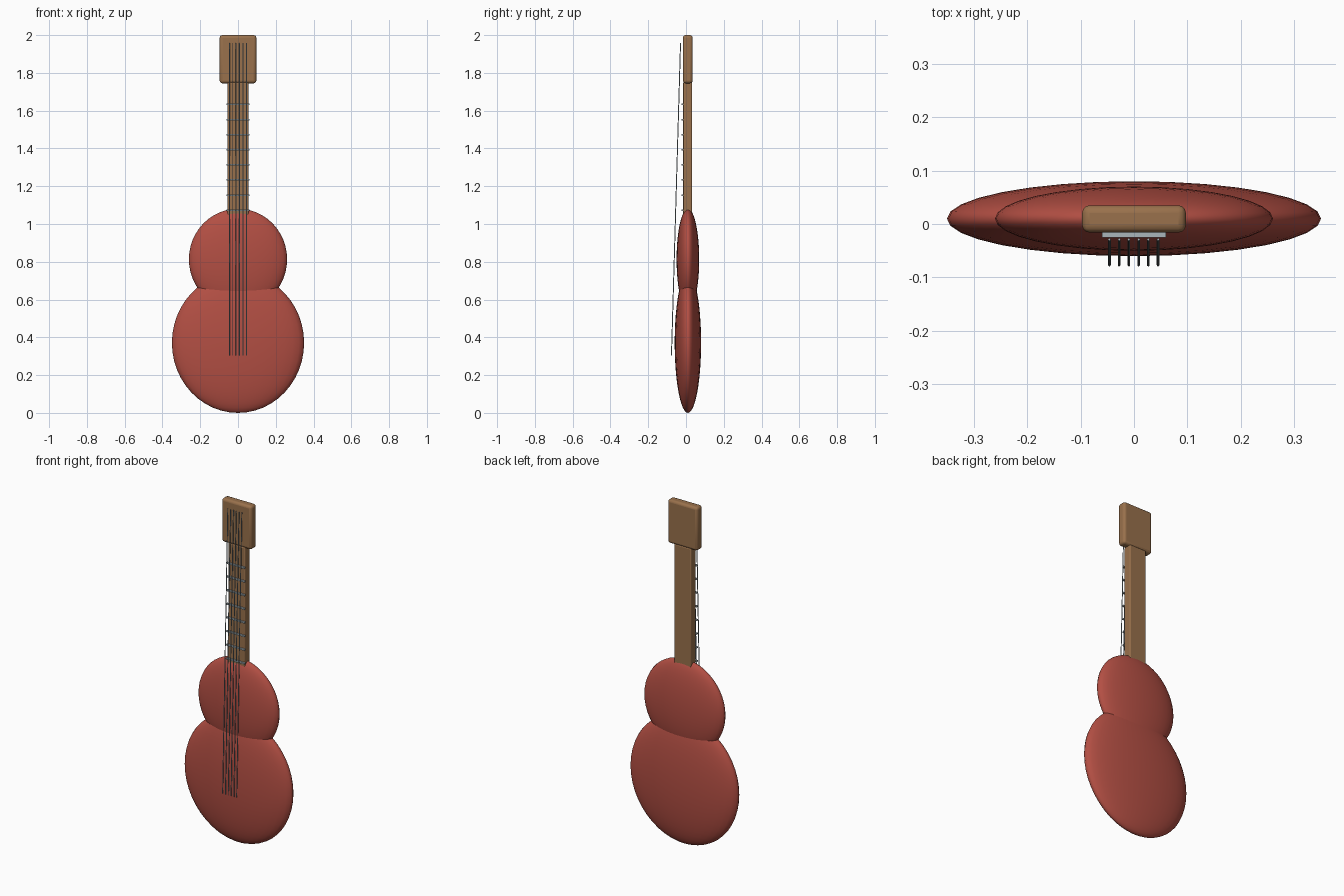
import bpy
from mathutils import Vector

if "Cube" in bpy.data.objects:
    bpy.data.objects.remove(bpy.data.objects["Cube"])


def material(name, rgb):
    m = bpy.data.materials.new(name)
    m.diffuse_color = (*rgb, 1)
    m.use_nodes = True
    m.node_tree.nodes["Principled BSDF"].inputs["Base Color"].default_value = m.diffuse_color
    return m


RED = material("red_lacquer", (0.45, 0.078, 0.057))
WOOD = material("brown_wood", (0.32, 0.165, 0.072))
STEEL = material("silver_steel", (0.40, 0.47, 0.50))


def finish(name, mat):
    ob = bpy.context.object
    ob.name = name
    ob.data.materials.append(mat)
    return ob


def bout(name, loc, radii):
    """Smooth flattened ellipsoid for one half of the body."""
    bpy.ops.mesh.primitive_uv_sphere_add(segments=32, ring_count=24, radius=1, location=loc)
    ob = finish(name, RED)
    ob.scale = radii
    bpy.ops.object.transform_apply(location=False, rotation=False, scale=True)
    bpy.ops.object.shade_smooth()


def box(name, lo, hi, mat, bevel=0):
    """Box between two corners, with optional rounded edges."""
    lo, hi = Vector(lo), Vector(hi)
    bpy.ops.mesh.primitive_cube_add(size=1, location=(lo + hi) / 2)
    ob = finish(name, mat)
    ob.scale = hi - lo
    bpy.ops.object.transform_apply(location=False, rotation=False, scale=True)
    if bevel:
        mod = ob.modifiers.new("rounded_edges", "BEVEL")
        mod.width = bevel
        mod.segments = 3
        bpy.ops.object.shade_smooth_by_angle()


def rod(name, a, b, radius, mat):
    """Thin cylinder between two points."""
    a, b = Vector(a), Vector(b)
    d = b - a
    bpy.ops.mesh.primitive_cylinder_add(
        vertices=8, radius=radius, depth=d.length, location=(a + b) / 2,
        rotation=d.to_track_quat("Z", "Y").to_euler())
    finish(name, mat)
    bpy.ops.object.shade_smooth_by_angle()


# Body
bout("lower_body", (0, 0.01, 0.371), (0.35, 0.07, 0.371))
bout("upper_body", (0, 0.01, 0.813), (0.26, 0.06, 0.268))

# Neck and headstock
box("neck", (-0.055, -0.015, 0.95), (0.055, 0.033, 1.75), WOOD, 0.006)
box("headstock", (-0.097, -0.016, 1.745), (0.097, 0.035, 2.0), WOOD, 0.014)

# Frets
for i in range(8):
    z = 1.073 + 0.08 * i
    box(f"fret_{i + 1}", (-0.06, -0.025, z - 0.004), (0.06, -0.014, z + 0.004), STEEL)

# Strings slope away from the body towards the bottom
for i in range(6):
    x = -0.046 + 0.0182 * i
    rod(f"string_{i + 1}", (x, -0.029, 1.957), (x, -0.077, 0.305), 0.0025, STEEL)
